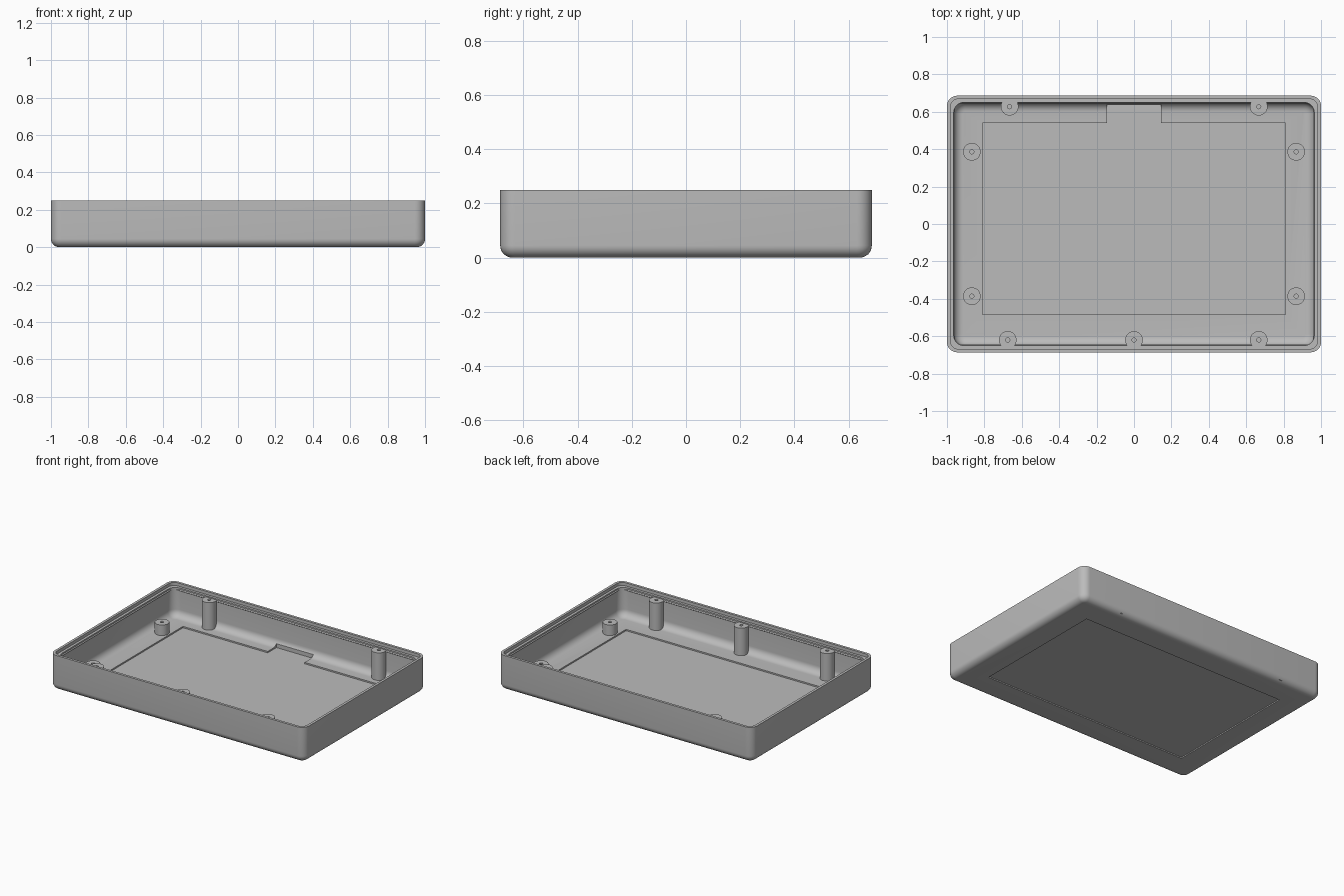
import bpy, bmesh, math

if "Cube" in bpy.data.objects:
    bpy.data.objects.remove(bpy.data.objects["Cube"])

HX, HY, H = 1.0, 0.686, 0.25      # half length, half depth, height
FLOOR = 0.025                     # top of the tray floor

grey = bpy.data.materials.new("plain_grey")
grey.diffuse_color = (0.5, 0.5, 0.5, 1)
grey.use_nodes = True
grey.node_tree.nodes["Principled BSDF"].inputs["Base Color"].default_value = grey.diffuse_color


def finish(name, bm):
    """Turn a bmesh into a grey object."""
    bmesh.ops.recalc_face_normals(bm, faces=bm.faces)
    me = bpy.data.meshes.new(name)
    bm.to_mesh(me)
    bm.free()
    me.materials.append(grey)
    ob = bpy.data.objects.new(name, me)
    bpy.context.collection.objects.link(ob)
    return ob


def select(ob):
    bpy.ops.object.select_all(action='DESELECT')
    ob.select_set(True)
    bpy.context.view_layer.objects.active = ob


def smooth(ob):
    select(ob)
    bpy.ops.object.shade_smooth_by_angle(angle=math.radians(30))


def rounded_ring(bm, inset, radius, z, seg=8):
    """Rounded rectangle of vertices, inset from the outer wall."""
    verts = []
    for q, (sx, sy) in enumerate([(1, 1), (-1, 1), (-1, -1), (1, -1)]):
        cx, cy = sx * (HX - inset - radius), sy * (HY - inset - radius)
        for i in range(seg + 1):
            a = math.pi / 2 * (q + i / seg)
            verts.append(bm.verts.new((cx + radius * math.cos(a), cy + radius * math.sin(a), z)))
    return verts


def loft(bm, rings):
    """Bridge closed rings in order and cap both ends."""
    n = len(rings[0])
    for a, b in zip(rings, rings[1:]):
        for i in range(n):
            j = (i + 1) % n
            bm.faces.new((a[i], a[j], b[j], b[i]))
    bm.faces.new(rings[0])
    bm.faces.new(rings[-1])


def prism(name, pts, z0, z1):
    bm = bmesh.new()
    loft(bm, [[bm.verts.new((x, y, z)) for x, y in pts] for z in (z0, z1)])
    return finish(name, bm)


# Tray shell: outer fillet, wall, stepped rim, inner fillet, floor
R, W, F = 0.045, 0.036, 0.05
angles = [math.pi / 2 * i / 8 for i in range(9)]
profile = [(R * (1 - math.sin(a)), 0.055 - R * (1 - math.sin(a)), R * (1 - math.cos(a))) for a in angles]
profile += [(0, 0.055, H), (0.018, 0.042, H), (0.018, 0.042, 0.228), (W, 0.055, 0.228)]
profile += [(W + F * (1 - math.cos(a)), 0.06 - F * (1 - math.cos(a)), FLOOR + F * (1 - math.sin(a)))
            for a in angles]
bm = bmesh.new()
loft(bm, [rounded_ring(bm, *p) for p in profile])
tray = finish("tray_shell", bm)

# Shallow panel recess underneath, and floor pocket with a tab at the back
px, tx = 0.81, 0.145
under = prism("underside_cutter", [(-px, -0.49), (px, -0.49), (px, 0.49), (-px, 0.49)], -0.05, 0.008)
pocket = prism("pocket_cutter", [(-px, -0.485), (px, -0.485), (px, 0.54), (tx, 0.54), (tx, 0.638),
                                 (-tx, 0.638), (-tx, 0.54), (-px, 0.54)], 0.015, 0.09)
for cutter in (under, pocket):
    select(tray)
    mod = tray.modifiers.new("cut", 'BOOLEAN')
    mod.operation, mod.solver, mod.object = 'DIFFERENCE', 'EXACT', cutter
    bpy.ops.object.modifier_apply(modifier=mod.name)
    bpy.data.objects.remove(cutter)
smooth(tray)


# Screw bosses: cylinders with a blind pilot hole
def boss(name, x, y, top, r=0.047, hole=0.011, n=32):
    bm = bmesh.new()
    rings = []
    for rad, z in [(r, 0.012), (r, top), (hole, top), (hole, top - 0.06)]:
        rings.append([bm.verts.new((x + rad * math.cos(2 * math.pi * i / n),
                                    y + rad * math.sin(2 * math.pi * i / n), z)) for i in range(n)])
    loft(bm, rings)
    smooth(finish(name, bm))


for x, y in [(-0.665, 0.627), (0.667, 0.627), (-0.675, -0.62), (0, -0.62), (0.667, -0.62)]:
    boss("tall_boss", x, y, 0.22)
for sx in (-1, 1):
    for sy in (-1, 1):
        boss("short_boss", sx * 0.867, sy * 0.386, 0.10)


# Thin snap ridges running along the inner walls under the rim
def ridge(name, length, offset, along_x, side):
    bm = bmesh.new()
    ends = []
    for e in (-length, length):
        ring = []
        for d, z in [(offset + 0.004, 0.222), (offset - 0.006, 0.212), (offset + 0.004, 0.204)]:
            ring.append(bm.verts.new((e, side * d, z) if along_x else (side * d, e, z)))
        ends.append(ring)
    loft(bm, ends)
    finish(name, bm)


for side in (-1, 1):
    ridge("long_snap_ridge", 0.94, HY - W, True, side)
    ridge("short_snap_ridge", 0.62, HX - W, False, side)
